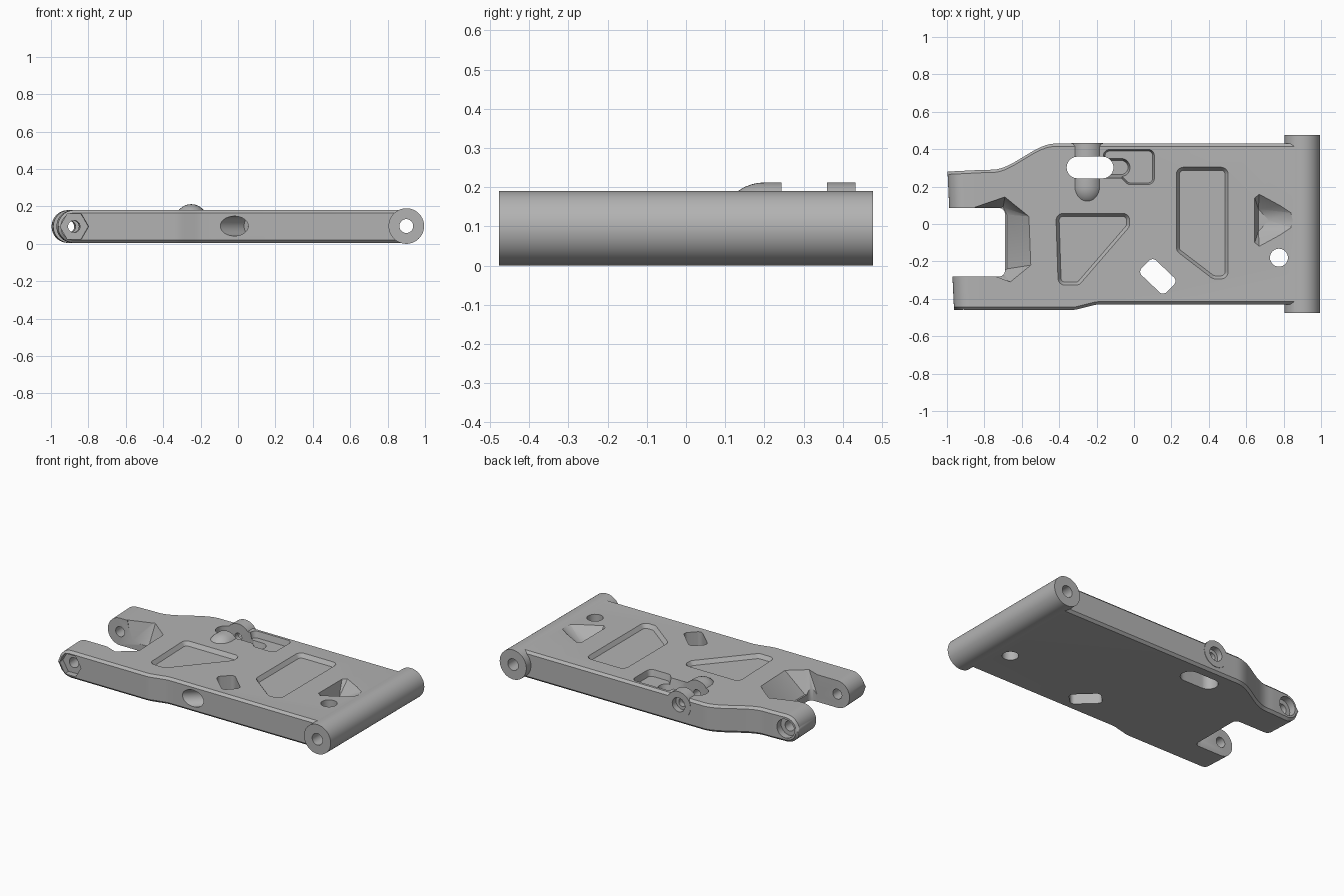
import bpy, bmesh
from math import sin, cos, pi, sqrt
from mathutils import Vector

if "Cube" in bpy.data.objects:
    bpy.data.objects.remove(bpy.data.objects["Cube"], do_unlink=True)

grey = bpy.data.materials.new("satin_grey")
grey.use_nodes = True
grey.diffuse_color = (0.45, 0.45, 0.45, 1)
grey.node_tree.nodes["Principled BSDF"].inputs["Base Color"].default_value = (0.45, 0.45, 0.45, 1)

MID, RAD, EYE_X, CHAMFER = 0.0925, 0.0875, -0.91, 0.015


def add_object(name, bm):
    bmesh.ops.recalc_face_normals(bm, faces=bm.faces[:])
    mesh = bpy.data.meshes.new(name)
    bm.to_mesh(mesh)
    bm.free()
    mesh.materials.append(grey)
    obj = bpy.data.objects.new(name, mesh)
    bpy.context.collection.objects.link(obj)
    return obj


def hull(name, points):
    bm = bmesh.new()
    for p in points:
        bm.verts.new(p)
    res = bmesh.ops.convex_hull(bm, input=bm.verts[:])
    loose = [v for v in bm.verts if not v.link_faces]
    bmesh.ops.delete(bm, geom=loose, context='VERTS')
    bmesh.ops.dissolve_limit(bm, angle_limit=0.01, verts=bm.verts[:], edges=bm.edges[:])
    return add_object(name, bm)


def ring(center, axis, r, n=40):
    q = Vector(axis).to_track_quat('Z', 'Y')
    return [Vector(center) + q @ Vector((r * cos(2 * pi * i / n), r * sin(2 * pi * i / n), 0))
            for i in range(n)]


def rod(name, a, b, r, n=40):
    d = Vector(b) - Vector(a)
    return hull(name, ring(a, d, r, n) + ring(b, d, r, n))


def rounded(name, corners, r, z0, z1, draft=0.0):
    """Prism with rounded corners; the floor is drawn in by the draft."""
    pts = []
    for x, y in corners:
        pts += ring((x, y, z1), (0, 0, 1), r, 32) + ring((x, y, z0), (0, 0, 1), r - draft, 32)
    return hull(name, pts)


def combine(body, other, operation):
    mod = body.modifiers.new("part", 'BOOLEAN')
    mod.operation, mod.solver, mod.object = operation, 'EXACT', other
    bpy.context.view_layer.objects.active = body
    bpy.ops.object.modifier_apply(modifier=mod.name)
    bpy.data.objects.remove(other, do_unlink=True)


def clamp(t):
    return max(0.0, min(1.0, t))


def skew(x, y):
    # The pivot axis of the fork is slightly toed
    return x + 0.047 * (0.29 - y) * clamp((-0.6 - x) / 0.25)


def back_edge(x):
    t = clamp((x + 0.76) / 0.34)
    return 0.29 + 0.14 * t * t * (3 - 2 * t) - 0.01 * clamp((-0.8 - x) / 0.2)


def front_edge(x):
    return -0.43 - 0.03 * clamp((-0.2 - x) / 0.12)


def half_height(x, r):
    return sqrt(max(r * r - min(x - EYE_X, 0) ** 2, 1e-6))


# Plate: chamfered sections lofted along x, rounded at the fork end
stations = [EYE_X - RAD * cos(i * pi / 28) for i in range(15)]
stations += [-0.85 + 0.02 * i for i in range(34)] + [0.9]
bm = bmesh.new()
loops = []
for x in stations:
    f, b, c = front_edge(x), back_edge(x), CHAMFER
    ho, hi = half_height(x, RAD), min(half_height(x, RAD - CHAMFER), half_height(x, RAD) * 0.9)
    section = [(f, -hi), (f + c, -ho), (b - c, -ho), (b, -hi),
               (b, hi), (b - c, ho), (f + c, ho), (f, hi)]
    loops.append([bm.verts.new((skew(x, y), y, MID + z)) for y, z in section])
for a, b in zip(loops, loops[1:]):
    for i in range(8):
        bm.faces.new((a[i], a[i - 1], b[i - 1], b[i]))
bm.faces.new(loops[0])
bm.faces.new(loops[-1])
arm = add_object("suspension_arm", bm)

# Hinge tube
combine(arm, rod("hinge_tube", (0.9, -0.477, 0.095), (0.9, 0.477, 0.095), 0.095, 64), 'UNION')

# Domed mounting boss on the rear edge
BX, BZ, BR = -0.25, 0.127, 0.085
boss = ring((BX, 0.433, BZ), (0, 1, 0), BR)
for i in range(9):
    a = i * pi / 18
    boss += ring((BX, 0.2 - 0.1 * sin(a), BZ), (0, 1, 0), max(BR * cos(a), 0.001))
combine(arm, hull("mounting_boss", boss), 'UNION')

cutters = []

# Fork opening and the sloped pocket behind it
cutters.append(rounded("fork_opening", [(-1.2, 0.055), (-0.72, 0.055), (-0.72, -0.25), (-1.2, -0.25)],
                       0.03, -0.1, 0.3))
slope_top = [(-0.85, 0.09), (-0.69, 0.145), (-0.56, 0.04), (-0.55, -0.22), (-0.66, -0.31), (-0.74, -0.28)]
slope_low = [(-0.82, 0.08), (-0.70, 0.09), (-0.68, 0.05), (-0.68, -0.24), (-0.74, -0.28)]
cutters.append(hull("fork_slope", [(x, y, 0.182) for x, y in slope_top]
                    + [(x, y, 0.25) for x, y in slope_top] + [(x, y, 0.05) for x, y in slope_low]))


# Fork pivot bore, front hex recess, rear round recess
def eye(y):
    return (skew(EYE_X, y), y, MID)


cutters.append(rod("pivot_bore", eye(-0.6), eye(0.6), 0.032))
cutters.append(rod("hex_recess", eye(-0.42), eye(-0.6), 0.076, 6))
cutters.append(rod("round_recess", eye(0.24), eye(0.6), 0.06))

# Shallow weight-saving pockets
cutters.append(rounded("wedge_pocket", [(-0.38, 0.02), (-0.06, 0.02), (-0.06, 0.0), (-0.31, -0.29), (-0.37, -0.29)],
                       0.04, 0.155, 0.185, 0.02))
cutters.append(rounded("long_pocket", [(0.265, 0.265), (0.465, 0.265), (0.465, -0.255), (0.435, -0.255), (0.265, -0.125)],
                       0.042, 0.155, 0.185, 0.02))
cutters.append(rounded("rear_pocket", [(-0.13, 0.365), (0.075, 0.365), (0.075, 0.245), (-0.02, 0.245)],
                       0.035, 0.14, 0.186, 0.01))
cutters.append(rounded("rear_groove", [(-0.25, 0.302), (-0.07, 0.302)], 0.058, 0.09, 0.186, 0.02))

# Gouge beside the hinge tube
gouge_top = [(0.645, 0.14), (0.67, 0.16), (0.78, 0.1), (0.84, 0.06), (0.85, 0.02),
             (0.84, -0.02), (0.78, -0.06), (0.67, -0.12), (0.645, -0.1)]
gouge_low = [(0.665, 0.08), (0.665, -0.04), (0.72, 0.02)]
cutters.append(hull("gouge", [(x, y, z) for x, y in gouge_top for z in (0.181, 0.24)]
                    + [(x, y, 0.09) for x, y in gouge_low]))

# Through slots and drop hole
cutters.append(rounded("boss_slot", [(-0.302, 0.302), (-0.168, 0.302)], 0.058, -0.1, 0.3))
cutters.append(rounded("slant_slot", [(0.1, -0.215), (0.06, -0.255), (0.155, -0.345), (0.195, -0.305)],
                       0.027, -0.1, 0.3))
cutters.append(rod("drop_hole", (0.775, -0.18, -0.1), (0.775, -0.18, 0.3), 0.048))

# Hinge bore, oblique screw bore, boss bore
cutters.append(rod("hinge_bore", (0.9, -0.6, 0.095), (0.9, 0.6, 0.095), 0.037))
cutters.append(rod("oblique_bore", (-0.12, -0.53, 0.095), (0.07, -0.34, 0.095), 0.053))
cutters.append(rod("oblique_pilot", (0.03, -0.38, 0.095), (0.25, -0.16, 0.095), 0.022))
cutters.append(rod("boss_recess", (BX, 0.395, BZ), (BX, 0.6, BZ), 0.045))
cutters.append(rod("boss_bore", (BX, 0.15, BZ), (BX, 0.6, BZ), 0.025))

for cutter in cutters:
    combine(arm, cutter, 'DIFFERENCE')

bpy.ops.object.select_all(action='DESELECT')
arm.select_set(True)
bpy.context.view_layer.objects.active = arm
bpy.ops.object.shade_smooth_by_angle(angle=0.5)
